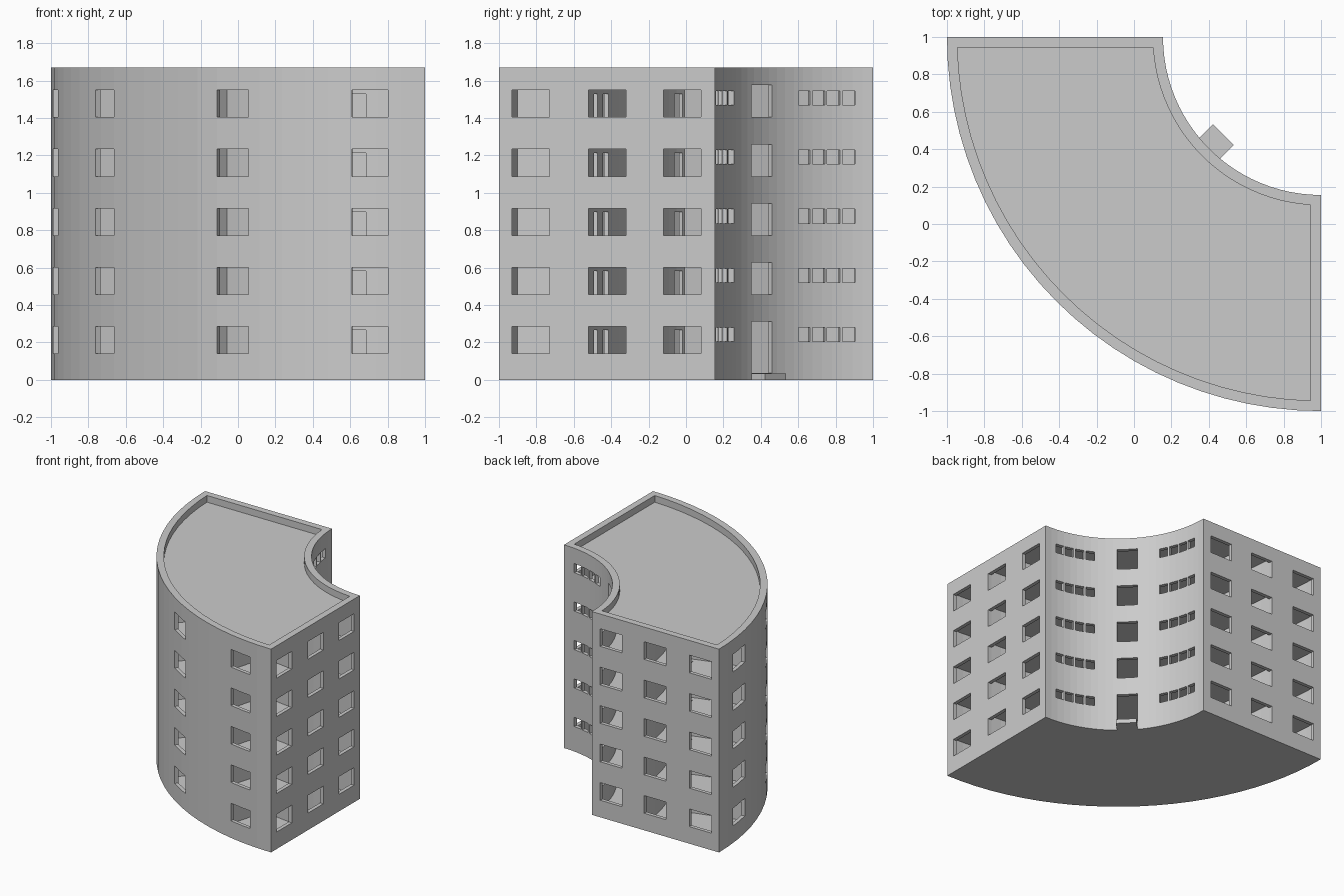
import bpy, bmesh, math
from mathutils import Matrix

if "Cube" in bpy.data.objects:
    bpy.data.objects.remove(bpy.data.objects["Cube"])

CX = CY = 1.0            # centre of both arcs
R_IN, R_OUT = 0.845, 2.0
WALL, PITCH, STOREYS = 0.03, 0.316, 5
HEIGHT = 1.67

plaster = bpy.data.materials.new("grey plaster")
plaster.diffuse_color = (0.6, 0.6, 0.6, 1)
plaster.use_nodes = True
plaster.node_tree.nodes["Principled BSDF"].inputs["Base Color"].default_value = plaster.diffuse_color


def polar(r, a):
    """Angle in degrees from -y towards -x, about the arc centre."""
    a = math.radians(a)
    return CX - r * math.sin(a), CY - r * math.cos(a)


def sector(bm, r0, r1, a0, a1, d0, d1, z0, z1):
    """Curved block between two radial planes, each moved inwards by d."""
    n = max(1, math.ceil((a1 - a0) / 3.75))

    def arc(r):
        s = a0 + math.degrees(math.asin(d0 / r))
        e = a1 - math.degrees(math.asin(d1 / r))
        return [polar(r, s + (e - s) * i / n) for i in range(n + 1)]

    pts = arc(r0) + arc(r1)[::-1]
    lo = [bm.verts.new((x, y, z0)) for x, y in pts]
    hi = [bm.verts.new((x, y, z1)) for x, y in pts]
    bm.faces.new(lo)
    bm.faces.new(hi)
    for i in range(len(pts)):
        j = (i + 1) % len(pts)
        bm.faces.new((lo[i], lo[j], hi[j], hi[i]))


def box(bm, x, y, turn, sx, sy, z0, z1):
    m = (Matrix.Translation((x, y, (z0 + z1) / 2))
         @ Matrix.Rotation(math.radians(turn), 4, 'Z')
         @ Matrix.Diagonal((sx, sy, z1 - z0, 1)))
    bmesh.ops.create_cube(bm, size=1, matrix=m)


def radial_box(bm, r, a, width, depth, z0, z1):
    x, y = polar(r, a)
    box(bm, x, y, -a, width, depth, z0, z1)


def make(name, bm):
    bmesh.ops.recalc_face_normals(bm, faces=bm.faces)
    me = bpy.data.meshes.new(name)
    bm.to_mesh(me)
    bm.free()
    me.materials.append(plaster)
    ob = bpy.data.objects.new(name, me)
    bpy.context.collection.objects.link(ob)
    return ob


def cut(target, cutter):
    mod = target.modifiers.new("cut", 'BOOLEAN')
    mod.operation = 'DIFFERENCE'
    mod.solver = 'EXACT'
    mod.object = cutter
    bpy.context.view_layer.objects.active = target
    bpy.ops.object.modifier_apply(modifier=mod.name)
    bpy.data.objects.remove(cutter)


# solid quarter-ring building
bm = bmesh.new()
sector(bm, R_IN, R_OUT, 0, 90, 0, 0, 0, HEIGHT)
building = make("building", bm)

# rooms on each storey, plus the roof recess behind the parapet
rooms = bmesh.new()
sector(rooms, 0.9, 1.945, 0, 90, 0.055, 0.055, 1.615, 1.9)
P = 0.013                # half thickness of a partition
for s in range(STOREYS):
    z0, z1 = s * PITCH + 0.035, s * PITCH + 0.321
    sector(rooms, 1.295, 1.525, 0, 90, WALL, WALL, z0, z1)       # corridor
    sector(rooms, 0.875, 1.27, 38, 52, P, P, z0, z1)             # stairwell
    ranges = [(1.55, 1.97, 0, 15.5, WALL, P),                    # end room
              (1.55, 1.97, 15.5, 45, P, 0.05),                   # outer room
              (0.875, 1.27, 0, 38, WALL, P)]                     # inner room
    for r0, r1, a0, a1, d0, d1 in ranges:
        sector(rooms, r0, r1, a0, a1, d0, d1, z0, z1)
        sector(rooms, r0, r1, 90 - a1, 90 - a0, d1, d0, z0, z1)
cut(building, make("room_cutter", rooms))

# windows and doors
holes = bmesh.new()
for s in range(STOREYS):
    b = s * PITCH
    sill, head = b + 0.14, b + 0.285
    # outer curved wall windows
    for a in (8.5, 31, 59, 81.5):
        radial_box(holes, R_OUT - 0.015, a, 0.195, 0.08, sill, head)
    # flat end wall windows
    for c in (-0.83, -0.42, -0.02):
        box(holes, 1, c, 0, 0.1, 0.2, sill, head)
        box(holes, c, 1, 0, 0.2, 0.1, sill, head)
    # small windows of the inner curved wall
    for k in range(4):
        a = 8.85 + 5.65 * k
        for t in (a, 90 - a):
            radial_box(holes, R_IN + 0.015, t, 0.07, 0.08, b + 0.205, head - 0.005)
    # stairwell openings, the lowest one is the entrance
    radial_box(holes, R_IN + 0.015, 45, 0.155, 0.08, b + 0.14 if s else 0.036, b + 0.311)
    # inside doors off the corridor
    floor, top = b + 0.036, b + 0.265
    for a in (13.3, 20.3):
        for t in (a, 90 - a):
            radial_box(holes, 1.5375, t, 0.085, 0.06, floor, top)
    for t in (35, 45, 55):
        radial_box(holes, 1.2825, t, 0.075, 0.06, floor, top)
cut(building, make("opening_cutter", holes))

# entrance step
bm = bmesh.new()
radial_box(bm, 0.795, 45, 0.157, 0.115, 0, 0.035)
make("entrance_step", bm)
